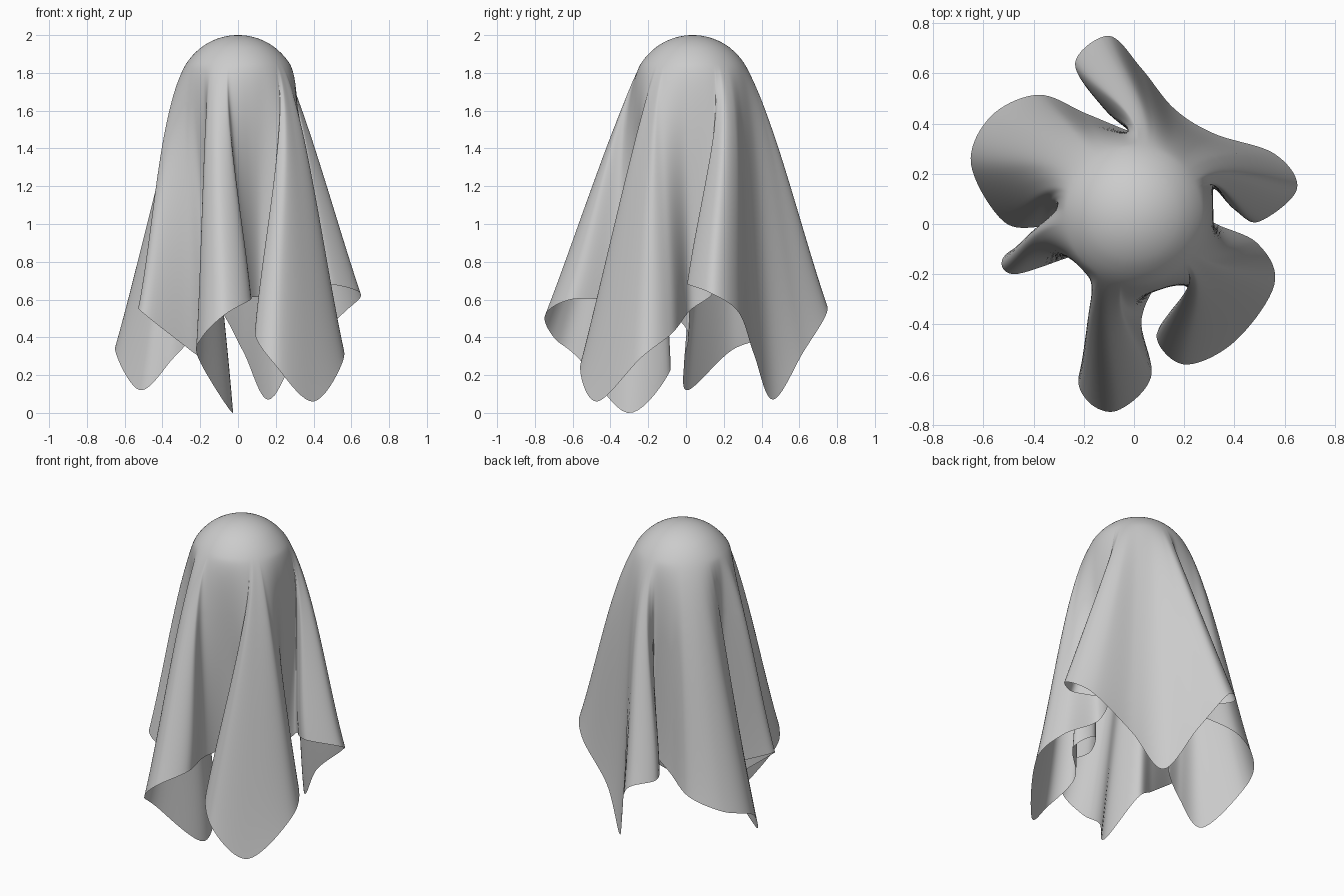
import bpy, bmesh
from math import sin, cos, radians
from mathutils import Vector

if "Cube" in bpy.data.objects:
    bpy.data.objects.remove(bpy.data.objects["Cube"])

# Hem of the sheet, counter-clockwise: x, y, z and the bearing where that strip leaves the dome
HEM = [
    (.068, -.61, .60, -102), (.03, -.38, .60, -96), (.12, -.22, .61, -72),     # right of front fold
    (.23, -.29, .52, -49), (.09, -.44, .43, -44), (.20, -.56, .25, -41),       # front right fold
    (.40, -.47, .06, -38), (.56, -.24, .29, -34), (.49, -.075, .42, -29),
    (.30, .02, .54, -8), (.32, .14, .63, 19), (.41, .05, .67, 25), (.50, .01, .68, 28),  # right fold
    (.65, .14, .63, 32), (.56, .28, .53, 39), (.32, .36, .31, 50),
    (.16, .46, .07, 63), (.03, .62, .32, 74),                                  # back corner
    (-.10, .75, .55, 80), (-.235, .64, .60, 85), (-.12, .46, .61, 90),         # back fold
    (-.01, .37, .62, 98), (-.19, .44, .56, 115), (-.38, .515, .48, 126),       # left back fold
    (-.57, .43, .40, 136), (-.65, .24, .33, 146), (-.52, .01, .12, 157),
    (-.36, -.01, .27, 163), (-.26, .01, .43, 173), (-.51, -.12, .55, 184),     # small left fold
    (-.48, -.20, .51, 191), (-.25, -.13, .33, 210), (-.10, -.09, .21, 223),    # inner front corner
    (-.03, -.31, .0, 234),
    (-.21, -.57, .29, 242), (-.19, -.70, .40, 246), (-.07, -.745, .52, 251),   # front fold
]
SUB, DOME_ROWS, DRAPE_ROWS = 9, 14, 56
R, CENTRE, POLAR = .325, Vector((0, .035, 1.675)), radians(57)


def catmull(p, t):
    a, b, c, d = p
    return .5 * (2*b + (c-a)*t + (2*a - 5*b + 4*c - d)*t*t + (3*b - a - 3*c + d)*t**3)


def hem_samples():
    n = len(HEM)
    pts = [Vector(HEM[i % n]) + Vector((0, 0, 0, 360 * (i // n))) for i in range(-1, n + 2)]
    for i in range(n):
        for s in range(SUB):
            yield catmull(pts[i:i+4], s / SUB)


def dome_point(ang, pol):
    return CENTRE + R * Vector((cos(ang)*sin(pol), sin(ang)*sin(pol), cos(pol)))


def strip(h):
    """One strand of cloth from the dome top down to the hem."""
    ang = radians(h[3])
    pts = [dome_point(ang, POLAR * j / DOME_ROWS) for j in range(1, DOME_ROWS + 1)]
    p0, p1 = pts[-1].copy(), Vector((h[0], h[1], max(h[2], 0)))
    # outer folds bulge more than the hollows between them
    reach = min(max((Vector((h[0], h[1] - .035)).length - .3) / .3, 0), 1)
    m0 = Vector((cos(ang)*cos(POLAR), sin(ang)*cos(POLAR), -sin(POLAR))) * (.5 + .35*reach)
    m1 = (p1 - p0) * .95
    for j in range(1, DRAPE_ROWS + 1):
        t = j / DRAPE_ROWS
        pts.append(p0*(2*t**3 - 3*t*t + 1) + m0*(t**3 - 2*t*t + t)
                   + p1*(3*t*t - 2*t**3) + m1*(t**3 - t*t))
    return pts


# Draped sheet
bm = bmesh.new()
apex = bm.verts.new(CENTRE + Vector((0, 0, R)))
cols = [[bm.verts.new(p) for p in strip(h)] for h in hem_samples()]
for a, b in zip(cols, cols[1:] + cols[:1]):
    bm.faces.new((apex, a[0], b[0]))
    for j in range(len(a) - 1):
        bm.faces.new((a[j], a[j+1], b[j+1], b[j]))

# Soften the place where the folds leave the dome
inner = [v for v in bm.verts if not v.is_boundary and 1.5 < v.co.z < 1.93]
for _ in range(3):
    bmesh.ops.smooth_vert(bm, verts=inner, factor=.5, use_axis_x=True, use_axis_y=True, use_axis_z=True)
for f in bm.faces:
    f.smooth = True
mesh = bpy.data.meshes.new("draped_sheet")
bm.to_mesh(mesh)
bm.free()
bpy.context.collection.objects.link(bpy.data.objects.new("draped_sheet", mesh))
